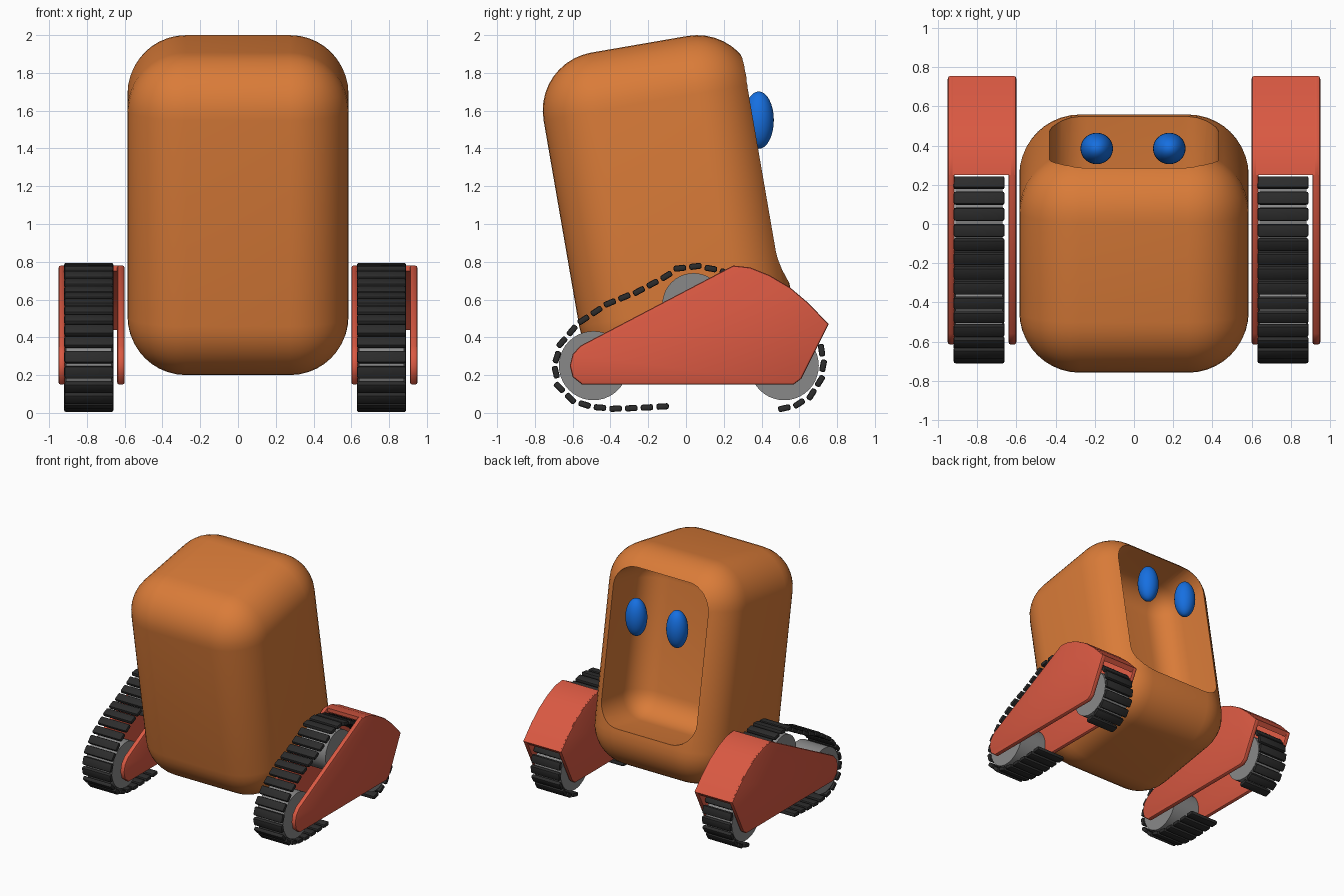
import bpy, bmesh, math
from mathutils import Vector, Matrix

if "Cube" in bpy.data.objects:
    bpy.data.objects.remove(bpy.data.objects["Cube"])


def material(name, rgb):
    m = bpy.data.materials.new(name)
    m.diffuse_color = (*rgb, 1)
    m.use_nodes = True
    m.node_tree.nodes["Principled BSDF"].inputs["Base Color"].default_value = m.diffuse_color
    return m


ORANGE = material("orange", (0.70, 0.20, 0.04))
RED = material("red", (0.70, 0.10, 0.055))
BLUE = material("blue", (0.008, 0.16, 0.75))
BLACK = material("black rubber", (0.025, 0.025, 0.025))
GREY = material("grey metal", (0.25, 0.25, 0.25))


def finish(name, bm, mat, angle=35):
    bmesh.ops.recalc_face_normals(bm, faces=bm.faces)
    me = bpy.data.meshes.new(name)
    bm.to_mesh(me)
    bm.free()
    ob = bpy.data.objects.new(name, me)
    bpy.context.collection.objects.link(ob)
    me.materials.append(mat)
    smooth(ob, angle)
    return ob


def smooth(ob, angle=35):
    bpy.ops.object.select_all(action='DESELECT')
    ob.select_set(True)
    bpy.context.view_layer.objects.active = ob
    bpy.ops.object.shade_smooth_by_angle(angle=math.radians(angle))


def add_box(bm, center, size, radius=0, segments=1, rot=Matrix()):
    """Bevelled box added into bm."""
    tmp = bmesh.new()
    bmesh.ops.create_cube(tmp, size=1)
    bmesh.ops.scale(tmp, vec=size, verts=tmp.verts)
    if radius:
        bmesh.ops.bevel(tmp, geom=tmp.edges[:], offset=radius, segments=segments,
                        profile=0.5, affect='EDGES')
    tmp.transform(Matrix.Translation(center) @ rot)
    me = bpy.data.meshes.new("tmp")
    tmp.to_mesh(me)
    tmp.free()
    bm.from_mesh(me)
    bpy.data.meshes.remove(me)


def add_prism(bm, pts, x0, x1, bevel=0.012):
    """Side profile (y, z) extruded along x."""
    tmp = bmesh.new()
    f = tmp.faces.new([tmp.verts.new((x0, y, z)) for y, z in pts])
    r = bmesh.ops.extrude_face_region(tmp, geom=[f])
    vs = [v for v in r['geom'] if isinstance(v, bmesh.types.BMVert)]
    bmesh.ops.translate(tmp, vec=(x1 - x0, 0, 0), verts=vs)
    bmesh.ops.recalc_face_normals(tmp, faces=tmp.faces)
    if bevel:
        rim = [e for e in tmp.edges if abs(e.verts[0].co.x - e.verts[1].co.x) < 1e-5]
        bmesh.ops.bevel(tmp, geom=rim, offset=bevel, segments=2, profile=0.5, affect='EDGES')
    me = bpy.data.meshes.new("tmp")
    tmp.to_mesh(me)
    tmp.free()
    bm.from_mesh(me)
    bpy.data.meshes.remove(me)


# Body: rounded box leaning back, with a hollow face opening on the +y side
lean = Matrix.Translation((0, -0.10, 1.10)) @ Matrix.Rotation(math.radians(9.8), 4, 'X')
bm = bmesh.new()
add_box(bm, (0, 0, 0), (1.17, 1.136, 1.728), 0.31, 10)
bm.transform(lean)
body = finish("body", bm, ORANGE)

bm = bmesh.new()
add_box(bm, (0, 0.50, 0.10), (0.86, 0.88, 1.25), 0.19, 8)
bm.transform(lean)
cutter = finish("face_cutter", bm, ORANGE)
cutter.hide_render = True
mod = body.modifiers.new("opening", 'BOOLEAN')
mod.object = cutter
mod.operation = 'DIFFERENCE'
mod.solver = 'EXACT'
bpy.context.view_layer.objects.active = body
bpy.ops.object.modifier_apply(modifier=mod.name)
bpy.data.objects.remove(cutter)
smooth(body)

# Eyes
for side, x in (("left", -0.19), ("right", 0.18)):
    bm = bmesh.new()
    bmesh.ops.create_uvsphere(bm, u_segments=32, v_segments=16, radius=1)
    bm.transform(Matrix.Translation((x, 0.385, 1.55)) @ Matrix.Diagonal((0.083, 0.08, 0.152, 1)))
    finish(side + "_eye", bm, BLUE, 60)

# Track unit profiles (y, z)
hood = [(0.25, 0.78), (0.34, 0.77), (0.44, 0.73), (0.55, 0.665), (0.65, 0.58), (0.755, 0.47)]
plate = ([(-0.56, 0.355), (-0.60, 0.31), (-0.615, 0.25), (-0.60, 0.19), (-0.55, 0.15),
          (0.57, 0.15), (0.61, 0.18)] + hood[::-1])
path = [(0.48, 0.016), (0.58, 0.038), (0.66, 0.09), (0.71, 0.17), (0.728, 0.26),
        (0.715, 0.35), (0.67, 0.42), (0.50, 0.55), (0.30, 0.70), (0.18, 0.755),
        (0.06, 0.777), (-0.04, 0.765), (-0.12, 0.715), (-0.25, 0.645), (-0.42, 0.575),
        (-0.57, 0.475), (-0.66, 0.37), (-0.698, 0.25), (-0.67, 0.135), (-0.60, 0.065),
        (-0.50, 0.032), (-0.38, 0.022), (-0.25, 0.026), (-0.09, 0.036)]


def walk(pts, step):
    """Evenly spaced (point, angle) along a polyline."""
    out, left = [], step / 2
    for a, b in zip(pts, pts[1:]):
        a, b = Vector(a), Vector(b)
        d, length = (b - a).normalized(), (b - a).length
        while left <= length:
            out.append((a + d * left, math.atan2(d.y, d.x)))
            left += step
        left -= length
    return out


for side, cx in (("left", -0.775), ("right", 0.775)):
    # Side plates and curved hood
    bm = bmesh.new()
    add_prism(bm, plate, cx - 0.175, cx - 0.14)
    add_prism(bm, plate, cx + 0.135, cx + 0.175)
    inner = [(y - 0.028 * (i / 5) ** 0.5, z - 0.03) for i, (y, z) in enumerate(hood)]
    add_prism(bm, hood + inner[::-1], cx - 0.165, cx + 0.165, 0)
    finish(side + "_track_cover", bm, RED)

    # Wheels
    bm = bmesh.new()
    for y, z, r in ((-0.49, 0.25, 0.183), (0.52, 0.25, 0.183), (0.04, 0.575, 0.165)):
        m = Matrix.Translation((cx - 0.015, y, z)) @ Matrix.Rotation(math.pi / 2, 4, 'Y')
        bmesh.ops.create_cone(bm, cap_ends=True, segments=40, radius1=r, radius2=r,
                              depth=0.24, matrix=m)
    finish(side + "_wheels", bm, GREY)

    # Tread links
    bm = bmesh.new()
    for p, ang in walk(path, 0.083):
        add_box(bm, (cx - 0.015, p.x, p.y), (0.26, 0.066, 0.032), 0.01, 2,
                Matrix.Rotation(ang, 4, 'X'))
    finish(side + "_tread", bm, BLACK)
